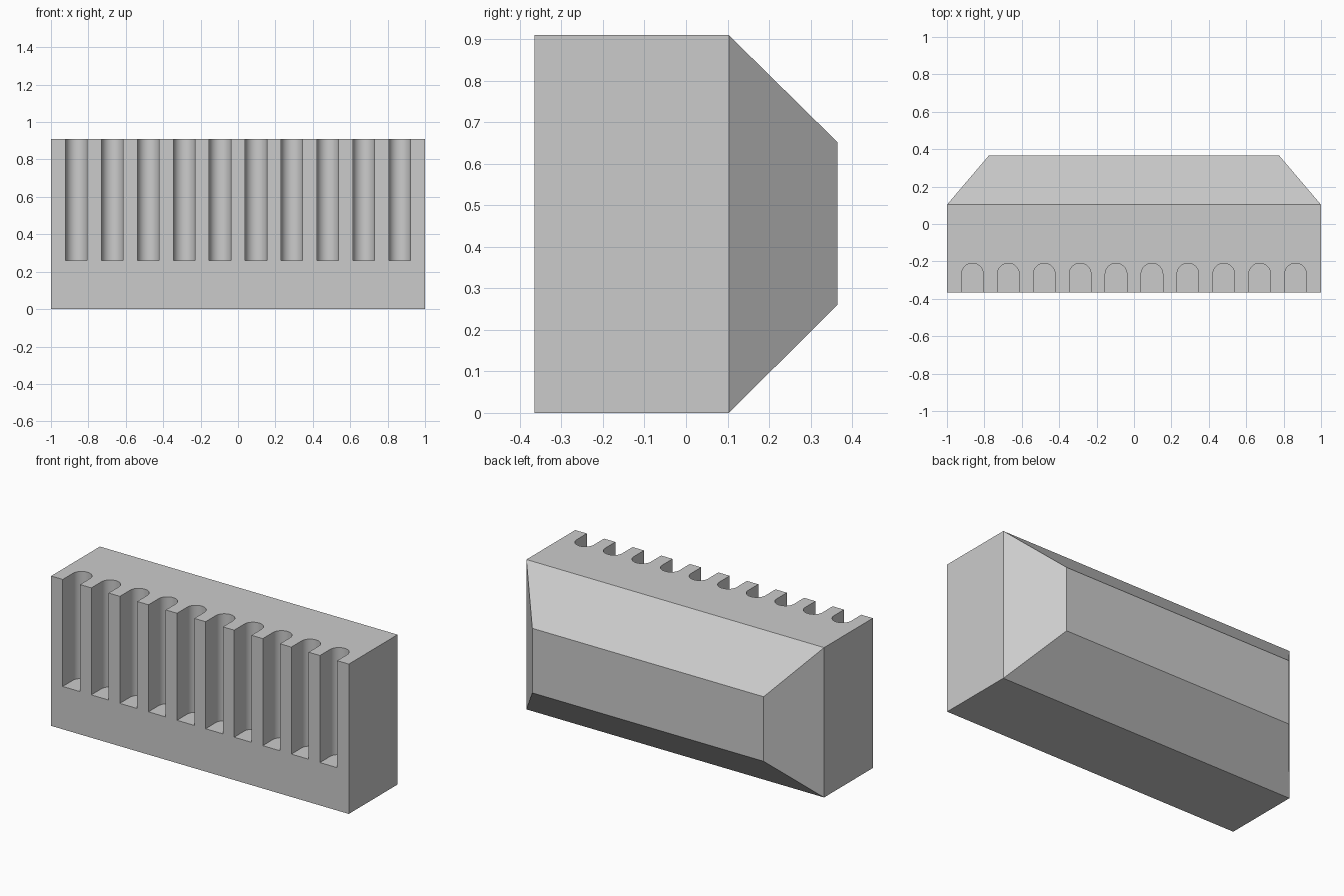
import bpy
import bmesh
from math import pi, cos, sin, radians

cube = bpy.data.objects.get("Cube")
if cube:
    bpy.data.objects.remove(cube, do_unlink=True)

HEIGHT, FRONT, SHOULDER, BACK = 0.91, -0.365, 0.103, 0.365
SLOTS, PITCH, RADIUS, SLOT_FLOOR, SLOT_END = 10, 0.192, 0.058, 0.26, -0.21

grey = bpy.data.materials.new("plain grey")
grey.use_nodes = True
grey.diffuse_color = (0.6, 0.6, 0.6, 1)
grey.node_tree.nodes["Principled BSDF"].inputs["Base Color"].default_value = (0.6, 0.6, 0.6, 1)


def make_object(name, bm):
    bmesh.ops.recalc_face_normals(bm, faces=bm.faces)
    mesh = bpy.data.meshes.new(name)
    bm.to_mesh(mesh)
    bm.free()
    mesh.materials.append(grey)
    obj = bpy.data.objects.new(name, mesh)
    bpy.context.collection.objects.link(obj)
    return obj


def loft(bm, rings):
    """Skin matching rings of points and cap both ends."""
    rings = [[bm.verts.new(p) for p in ring] for ring in rings]
    n = len(rings[0])
    for a, b in zip(rings, rings[1:]):
        for i in range(n):
            j = (i + 1) % n
            bm.faces.new((a[i], a[j], b[j], b[i]))
    bm.faces.new(rings[0])
    bm.faces.new(rings[-1])


def rectangle(half_width, y, low, high):
    return [(-half_width, y, low), (half_width, y, low),
            (half_width, y, high), (-half_width, y, high)]


# Block with a tapered back
bm = bmesh.new()
loft(bm, [rectangle(1, FRONT, 0, HEIGHT),
          rectangle(1, SHOULDER, 0, HEIGHT),
          rectangle(0.777, BACK, SLOT_FLOOR, HEIGHT - 0.258)])
block = make_object("slotted_block", bm)

# Round-ended slot cutters, open at the front and top
bm = bmesh.new()
for k in range(SLOTS):
    x = (k - (SLOTS - 1) / 2) * PITCH
    arc = [(x + RADIUS * cos(pi * i / 24), SLOT_END - RADIUS + RADIUS * sin(pi * i / 24))
           for i in range(25)]
    outline = [(x + RADIUS, FRONT - 0.1)] + arc + [(x - RADIUS, FRONT - 0.1)]
    loft(bm, [[(px, py, z) for px, py in outline] for z in (SLOT_FLOOR, HEIGHT + 0.1)])
cutter = make_object("slot_cutter", bm)
cutter.hide_render = True

# Cut the slots, then drop the cutter
cut = block.modifiers.new("slots", "BOOLEAN")
cut.operation = "DIFFERENCE"
cut.solver = "EXACT"
cut.object = cutter
bpy.ops.object.select_all(action="DESELECT")
bpy.context.view_layer.objects.active = block
block.select_set(True)
bpy.ops.object.modifier_apply(modifier=cut.name)
bpy.data.objects.remove(cutter, do_unlink=True)
bpy.ops.object.shade_smooth_by_angle(angle=radians(30))
